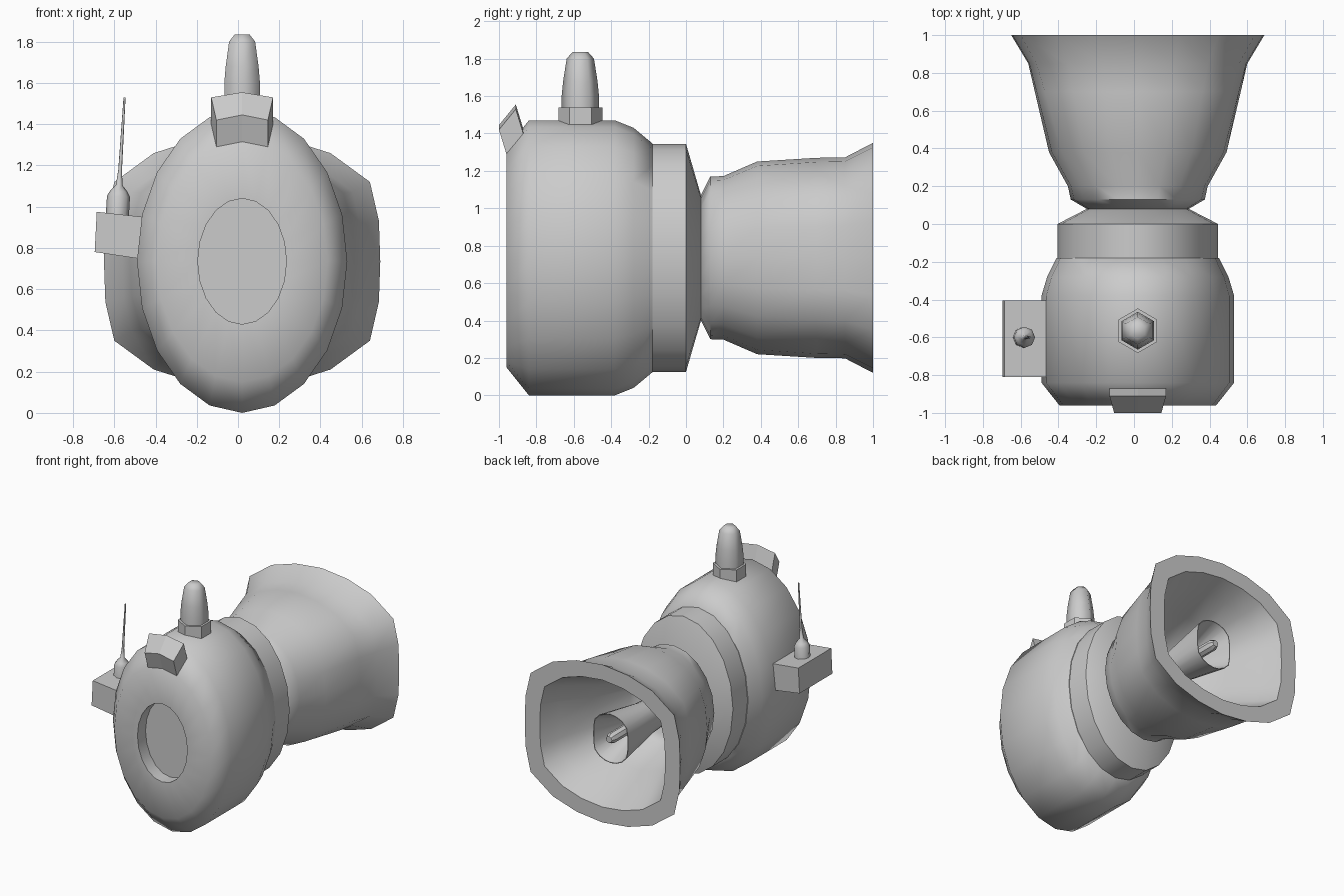
import bpy, bmesh, math
from mathutils import Matrix

if "Cube" in bpy.data.objects:
    bpy.data.objects.remove(bpy.data.objects["Cube"])

CX, CZ = 0.02, 0.735
# quarter outline of the rounded-square horn mouth (unit size)
QUARTER = [(1, 0), (.99, .32), (.925, .626), (.64, .853), (.33, .96), (0, 1)]


def finish(name, bm, smooth=None):
    bmesh.ops.recalc_face_normals(bm, faces=bm.faces)
    me = bpy.data.meshes.new(name)
    bm.to_mesh(me)
    bm.free()
    ob = bpy.data.objects.new(name, me)
    bpy.context.collection.objects.link(ob)
    if smooth:
        bpy.ops.object.select_all(action='DESELECT')
        ob.select_set(True)
        bpy.context.view_layer.objects.active = ob
        bpy.ops.object.shade_smooth_by_angle(angle=math.radians(smooth))
    return ob


def skin(bm, rings):
    """Bridge a list of equal point rings and cap both ends."""
    vs = [[bm.verts.new(p) for p in r] for r in rings]
    n = len(vs[0])
    for a, b in zip(vs, vs[1:]):
        for i in range(n):
            j = (i + 1) % n
            bm.faces.new((a[i], a[j], b[j], b[i]))
    bm.faces.new(vs[0])
    bm.faces.new(vs[-1])
    return bm


def oval(y, a, b, w=0.0):
    """20-sided ring: ellipse (w=0) blending to the mouth outline (w=1)."""
    pts = []
    for i in range(20):
        t = math.tau * i / 20
        c, s = math.cos(t), math.sin(t)
        k = i % 10
        qx, qz = QUARTER[k if k <= 5 else 10 - k]
        x = c + w * (math.copysign(qx, c) - c)
        z = s + w * (math.copysign(qz, s) - s)
        pts.append((CX + a * x, y, CZ + b * z))
    return pts


def loft(name, spec, smooth=55):
    return finish(name, skin(bmesh.new(), [oval(*s) for s in spec]), smooth)


def lathe(name, profile, sides, loc, tilt=0, phase=0, smooth=40):
    rings = [[(r * math.cos(phase + math.tau * i / sides),
               r * math.sin(phase + math.tau * i / sides), z)
              for i in range(sides)] for r, z in profile]
    bm = skin(bmesh.new(), rings)
    bm.transform(Matrix.Translation(loc) @ Matrix.Rotation(tilt, 4, 'Y'))
    return finish(name, bm, smooth)


# main housing with recessed front
loft("housing", [(-.86, .215, .305), (-.96, .215, .305), (-.96, .415, .585),
                 (-.84, .51, .735), (-.38, .51, .735), (-.28, .48, .695),
                 (-.18, .43, .612)])

# collar and tapered neck
loft("collar", [(-.18, .425, .61), (0, .425, .61), (.08, .27, .335)])

# horn: outside, flat rim, then inside to the throat
loft("horn", [(.08, .27, .335), (.13, .355, .435), (.2, .37, .437, .1),
              (.38, .47, .515, .4), (.7, .545, .535, .8), (.85, .58, .537, 1),
              (1, .67, .615, 1), (1, .54, .495, 1), (.85, .48, .44, 1),
              (.6, .36, .35, .8), (.3, .25, .27, .4), (.25, .2, .22, .2)])

# small bell inside the horn and its centre pin
loft("inner_bell", [(.25, .10, .11), (.5, .11, .125, .3), (.9, .15, .19, 1),
                    (.9, .145, .185, 1), (.65, .07, .09, .3)])
pin = lathe("centre_pin", [(.04, 0), (.04, .27), (.025, .3)], 8, (0, 0, 0))
pin.rotation_euler = (-math.pi / 2, 0, 0)
pin.location = (CX, .62, CZ)

# hexagonal beacon on top
lathe("beacon_base", [(.118, 1.42), (.118, 1.54)], 6, (CX, -.565, 0),
      phase=math.pi / 6, smooth=30)
lathe("beacon_lamp", [(.10, 1.5), (.10, 1.6), (.092, 1.68), (.073, 1.8),
                      (.042, 1.835)], 6, (CX, -.565, 0),
      phase=math.pi / 6, smooth=65)

# chevron visor at the front top edge
section = [(-1, 1.42, .125), (-.91, 1.53, .15), (-.87, 1.40, .15), (-.96, 1.29, .125)]
finish("front_visor", skin(bmesh.new(), [
    [(CX + k * w, y, z + (.025 if k == 0 else 0)) for y, z, w in section]
    for k in (-1, 0, 1)]))

# side box
box = [(-.685, .975), (-.44, .948), (-.44, .742), (-.695, .78)]
finish("side_box", skin(bmesh.new(), [[(x, y, z) for x, z in box]
                                      for y in (-.81, -.405)]))

# antenna on the box
lathe("antenna", [(.056, -.03), (.056, .09), (.042, .115), (.016, .145),
                  (.009, .22), (.005, .57)], 8, (-.585, -.6, .96),
      tilt=math.radians(3.5), smooth=50)
